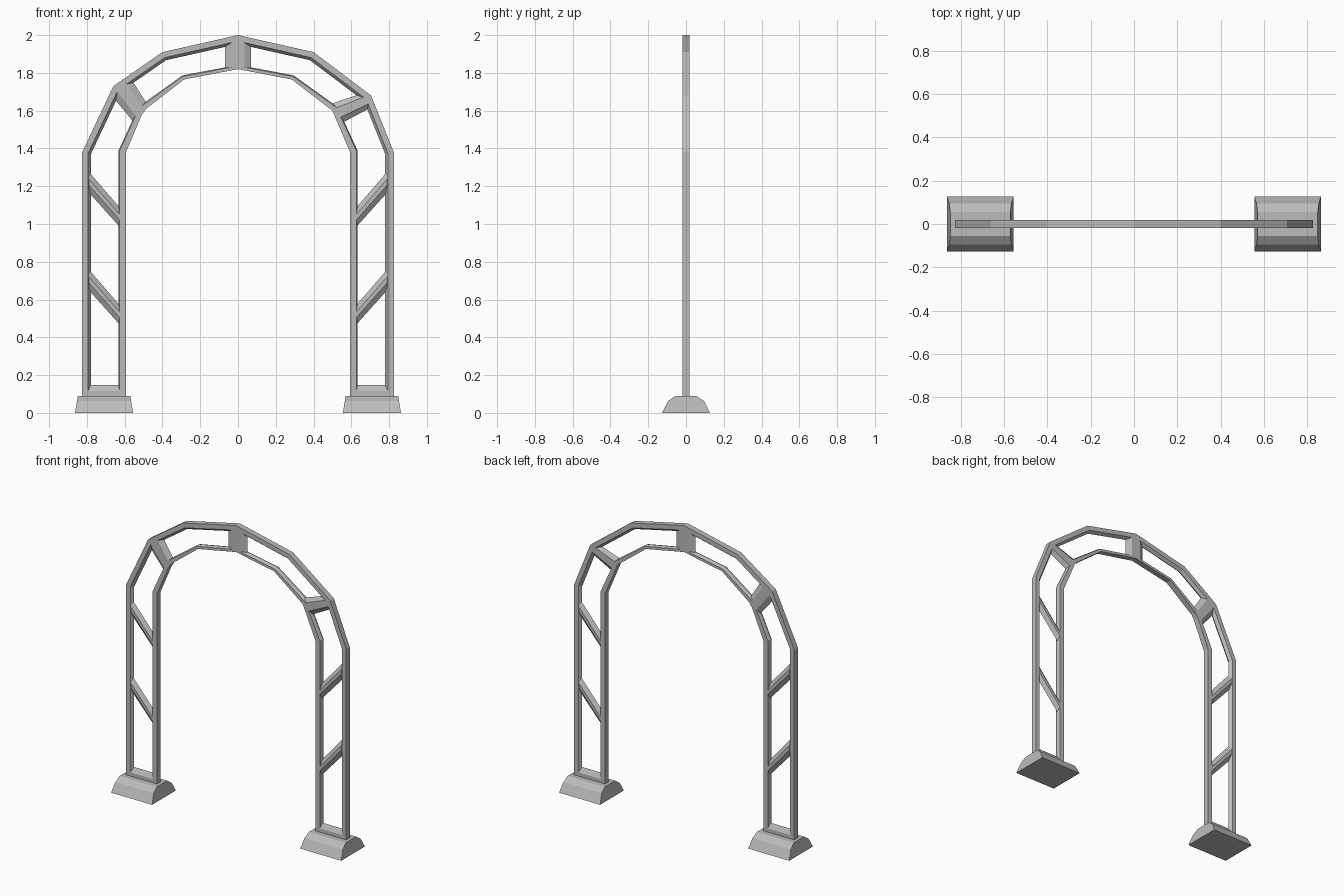
import bpy, bmesh
from mathutils import Vector

cube = bpy.data.objects.get("Cube")
if cube:
    bpy.data.objects.remove(cube, do_unlink=True)

HALF = 0.0195  # half thickness of the frame

grey = bpy.data.materials.new("plain_grey")
grey.use_nodes = True
grey.diffuse_color = (0.5, 0.5, 0.5, 1)
grey.node_tree.nodes["Principled BSDF"].inputs["Base Color"].default_value = (0.5, 0.5, 0.5, 1)


def loft(name, rings):
    """Skin a row of closed cross-sections and cap both ends."""
    bm = bmesh.new()
    loops = [[bm.verts.new(p) for p in ring] for ring in rings]
    n = len(loops[0])
    for a, b in zip(loops, loops[1:]):
        for i in range(n):
            j = (i + 1) % n
            bm.faces.new((a[i], a[j], b[j], b[i]))
    bm.faces.new(loops[0])
    bm.faces.new(loops[-1])
    bmesh.ops.recalc_face_normals(bm, faces=bm.faces)
    mesh = bpy.data.meshes.new(name)
    bm.to_mesh(mesh)
    bm.free()
    mesh.materials.append(grey)
    obj = bpy.data.objects.new(name, mesh)
    bpy.context.collection.objects.link(obj)
    return obj


def offset(path, dists):
    """Mitred offset of a path to its right-hand side."""
    pts = [Vector(p) for p in path]
    normals = []
    for a, b in zip(pts, pts[1:]):
        d = (b - a).normalized()
        normals.append(Vector((d.y, -d.x)))
    out = []
    for i, p in enumerate(pts):
        n0, n1 = normals[max(i - 1, 0)], normals[min(i, len(normals) - 1)]
        out.append(p + (n0 + n1) * dists[i] / (1 + n0.dot(n1)))
    return out


def rail(name, path, widths, ridge):
    """Arched rail: flat on one side, ridged toward the openings."""
    face = offset(path, widths)
    mid = offset(path, [w + ridge * (1 if w > 0 else -1) for w in widths])
    loft(name, [[(o[0], -HALF, o[1]), (f.x, -HALF, f.y), (m.x, 0, m.y),
                 (f.x, HALF, f.y), (o[0], HALF, o[1])]
                for o, f, m in zip(path, face, mid)])


def brace(name, start, end, bevel):
    """Six-sided bar; each end is the pair of its ridge points."""
    rings = []
    for a, b in (start, end):
        a, b = Vector(a), Vector(b)
        fa, fb = a.lerp(b, bevel), b.lerp(a, bevel)
        rings.append([(a.x, 0, a.y), (fa.x, -HALF, fa.y), (fb.x, -HALF, fb.y),
                      (b.x, 0, b.y), (fb.x, HALF, fb.y), (fa.x, HALF, fa.y)])
    loft(name, rings)


# Outer and inner arched rails
outer = [(-.825, .05), (-.825, 1.38), (-.66, 1.73), (-.4, 1.91), (0, 2),
         (.4, 1.91), (.705, 1.68), (.825, 1.38), (.825, .05)]
rail("outer_rail", outer, [.031] * len(outer), .015)

half = [(-.593, .05), (-.593, 1.38), (-.5, 1.6), (-.285, 1.765)]
inner = half + [(0, 1.82)] + [(-x, z) for x, z in reversed(half)]
widths = [-.034, -.034, -.026, -.017]
rail("inner_rail", inner, widths + [-.016] + widths[::-1], .006)

# Arch braces
brace("top_brace", ((-.07, 1.97), (.07, 1.97)), ((-.07, 1.825), (.07, 1.825)), .26)
brace("right_arch_brace", ((-.573, 1.78), (-.673, 1.685)), ((-.475, 1.625), (-.545, 1.53)), .26)
brace("left_arch_brace", ((.665, 1.695), (.71, 1.62)), ((.475, 1.63), (.55, 1.535)), .26)

for side, s in (("left", 1), ("right", -1)):
    # Slanted braces between the posts
    for level, z in (("lower", .745), ("upper", 1.262)):
        brace(f"{side}_{level}_brace", ((s * .79, z + .015), (s * .79, z - .095)),
              ((s * .615, z - .188), (s * .615, z - .29)), .36)
    # Sill between the posts
    brace(f"{side}_sill", ((s * .8, .148), (s * .8, .05)), ((s * .615, .148), (s * .615, .05)), .34)
    # Foot block with sloped sides
    profile = [(-.127, 0), (-.095, .063), (-.055, .09), (.055, .09), (.095, .063), (.127, 0)]
    loft(f"{side}_foot", [[(s * .709 + e * (.154 - z * .17), y, z) for y, z in profile]
                          for e in (-1, 1)])
